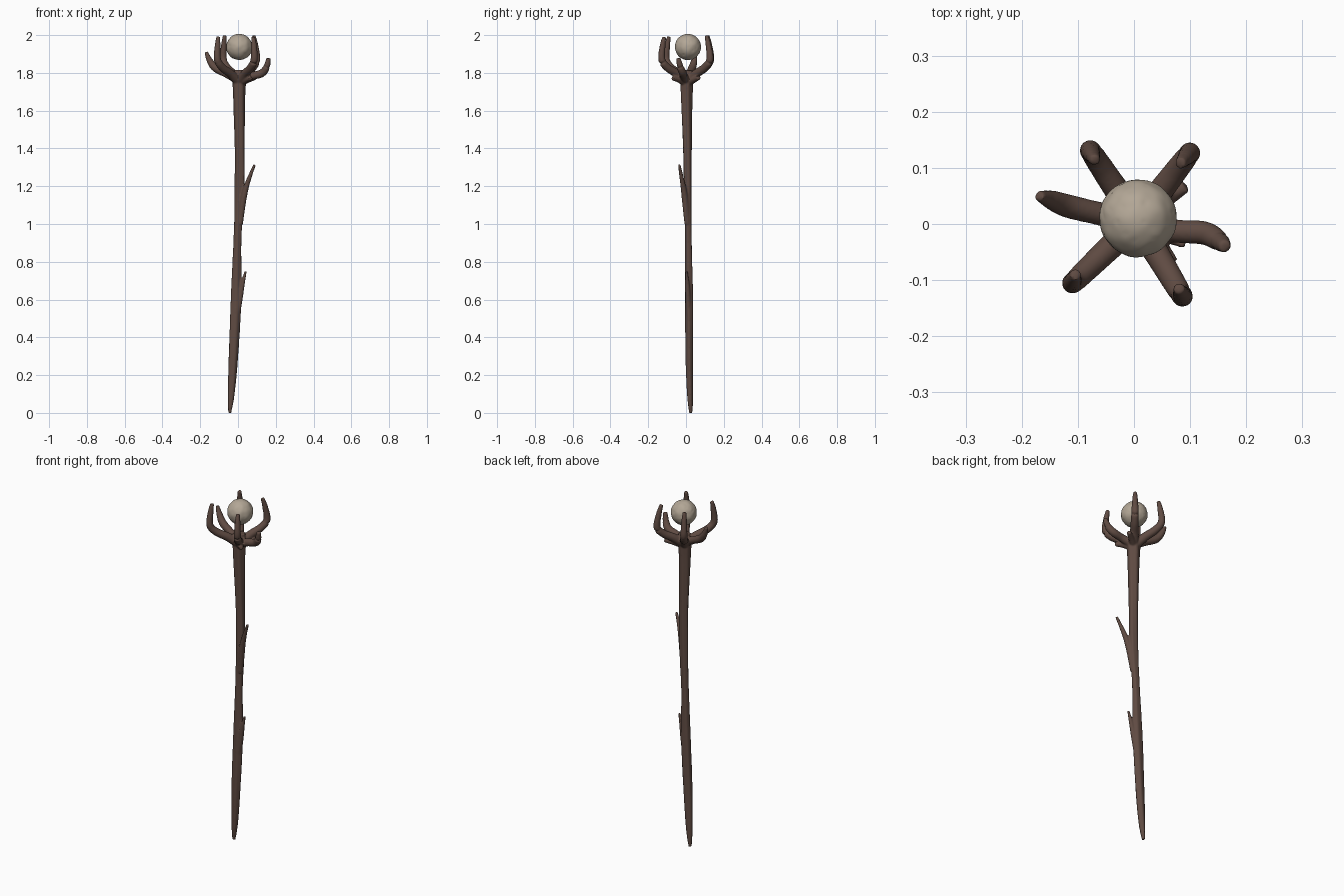
import bpy, bmesh, math
from mathutils import Vector, noise


def material(name, rgb):
    m = bpy.data.materials.new(name)
    m.diffuse_color = (*rgb, 1)
    return m


BARK = material("dark bark", (0.115, 0.070, 0.055))
STONE = material("pale stone", (0.45, 0.385, 0.305))


def smooth_path(pts, steps=6):
    """Catmull-Rom resampling of points of any dimension."""
    p = [pts[0]] + list(pts) + [pts[-1]]
    out = []
    for i in range(1, len(p) - 2):
        for s in range(steps):
            t = s / steps
            out.append([0.5 * (2 * b + (c - a) * t + (2 * a - 5 * b + 4 * c - d) * t * t
                        + (3 * b - a - 3 * c + d) * t ** 3)
                        for a, b, c, d in zip(*p[i - 1:i + 3])])
    return out + [list(pts[-1])]


def tube(bm, pts, groove=0.0, sides=20):
    """Closed tube through (x, y, z, rx, ry), with twisting bark grooves."""
    path = smooth_path(pts)
    pos = [Vector(p[:3]) for p in path]
    rings = []
    for i, p in enumerate(path):
        d = (pos[min(i + 1, len(pos) - 1)] - pos[max(i - 1, 0)]).normalized()
        ref = Vector((1, 0, 0)) if abs(d.z) > 0.9 else Vector((0, 0, 1))
        u = (ref - d * ref.dot(d)).normalized()
        v = d.cross(u)
        ring = []
        for k in range(sides):
            a = math.tau * k / sides
            f = 1 + groove * math.sin(5 * a + 4 * pos[i].z)
            ring.append(bm.verts.new(pos[i] + (u * math.cos(a) * p[3] + v * math.sin(a) * p[4]) * f))
        rings.append(ring)
    for r, s in zip(rings, rings[1:]):
        for k in range(sides):
            n = (k + 1) % sides
            bm.faces.new((r[k], r[n], s[n], s[k]))
    bm.faces.new(rings[0][::-1])
    bm.faces.new(rings[-1])


def finish(bm, name, mat):
    me = bpy.data.meshes.new(name)
    bmesh.ops.recalc_face_normals(bm, faces=bm.faces)
    for f in bm.faces:
        f.smooth = True
    bm.to_mesh(me)
    bm.free()
    me.materials.append(mat)
    ob = bpy.data.objects.new(name, me)
    bpy.context.collection.objects.link(ob)
    return ob


bm = bmesh.new()

# Shaft: slightly crooked, pointed at the foot, flared at the crown
tube(bm, [(-.044, .025, 0, .008, .009), (-.036, .021, .1, .018, .016),
          (-.025, .017, .3, .025, .020), (-.011, .017, .6, .028, .021),
          (-.003, .013, .9, .021, .018), (.004, .011, 1.05, .023, .018),
          (.009, .009, 1.2, .026, .020), (.009, .007, 1.4, .026, .023),
          (.006, .003, 1.65, .031, .030), (.006, .004, 1.76, .035, .034),
          (.006, .006, 1.815, .030, .030)], groove=.07)

# Side twigs
tube(bm, [(.012, .006, 1.0, .014, .014), (.026, -.004, 1.12, .017, .017),
          (.045, -.015, 1.20, .014, .014), (.068, -.027, 1.265, .010, .010),
          (.088, -.036, 1.314, .007, .007)])
tube(bm, [(-.006, .015, .50, .014, .014), (.013, .010, .62, .014, .014),
          (.026, .006, .69, .011, .011), (.041, .003, .75, .006, .006)])


# Four claws around the orb: (elbow, tip)
def claw(elbow, tip):
    ex, ey, ez = elbow
    at = lambda f, z, r: (.006 + (ex - .006) * f, .005 + (ey - .005) * f, z, r, r)
    tube(bm, [at(.05, 1.755, .026), at(.38, 1.795, .023), at(.75, 1.828, .021),
              at(.97, ez - .02, .019), ((ex + tip[0]) / 2, (ey + tip[1]) / 2, 1.945, .015, .015),
              (*tip, .010, .010)])


claw((-.080, .134, 1.89), (-.070, .114, 1.998))
claw((.102, .130, 1.89), (.083, .108, 1.998))
claw((-.112, -.108, 1.89), (-.104, -.090, 1.992))
claw((.088, -.132, 1.89), (.080, -.115, 1.99))

# Two spread branches, left and right
tube(bm, [(0, .005, 1.765, .026, .026), (-.06, .018, 1.795, .021, .021),
          (-.118, .032, 1.825, .021, .021), (-.148, .043, 1.862, .017, .017),
          (-.169, .050, 1.91, .009, .009)])
tube(bm, [(.01, .002, 1.76, .026, .026), (.07, -.012, 1.782, .021, .021),
          (.125, -.016, 1.798, .021, .021), (.151, -.030, 1.83, .018, .018),
          (.162, -.040, 1.878, .011, .011)])

# Broken stubs below the crown
tube(bm, [(.01, 0, 1.745, .02, .02), (.045, -.04, 1.765, .016, .016), (.068, -.070, 1.772, .012, .012)])
tube(bm, [(.01, .01, 1.745, .02, .02), (.05, .04, 1.762, .016, .016), (.092, .068, 1.775, .012, .012)])

staff = finish(bm, "branching_staff", BARK)

# Fuse the limbs into one piece of wood
rm = staff.modifiers.new("fuse", 'REMESH')
rm.mode = 'VOXEL'
rm.voxel_size = 0.0045
rm.use_smooth_shade = True
sm = staff.modifiers.new("soften", 'SMOOTH')
sm.factor = 0.5
sm.iterations = 3

# Stone orb, slightly worn
bm = bmesh.new()
bmesh.ops.create_icosphere(bm, subdivisions=5, radius=.069)
for v in bm.verts:
    n = v.co.normalized()
    v.co += n * (.0018 * noise.noise(n * 2.5) - .003 * max(0, noise.noise(n * 5) - .3))
    v.co += Vector((.007, .010, 1.937))
finish(bm, "stone_orb", STONE)
